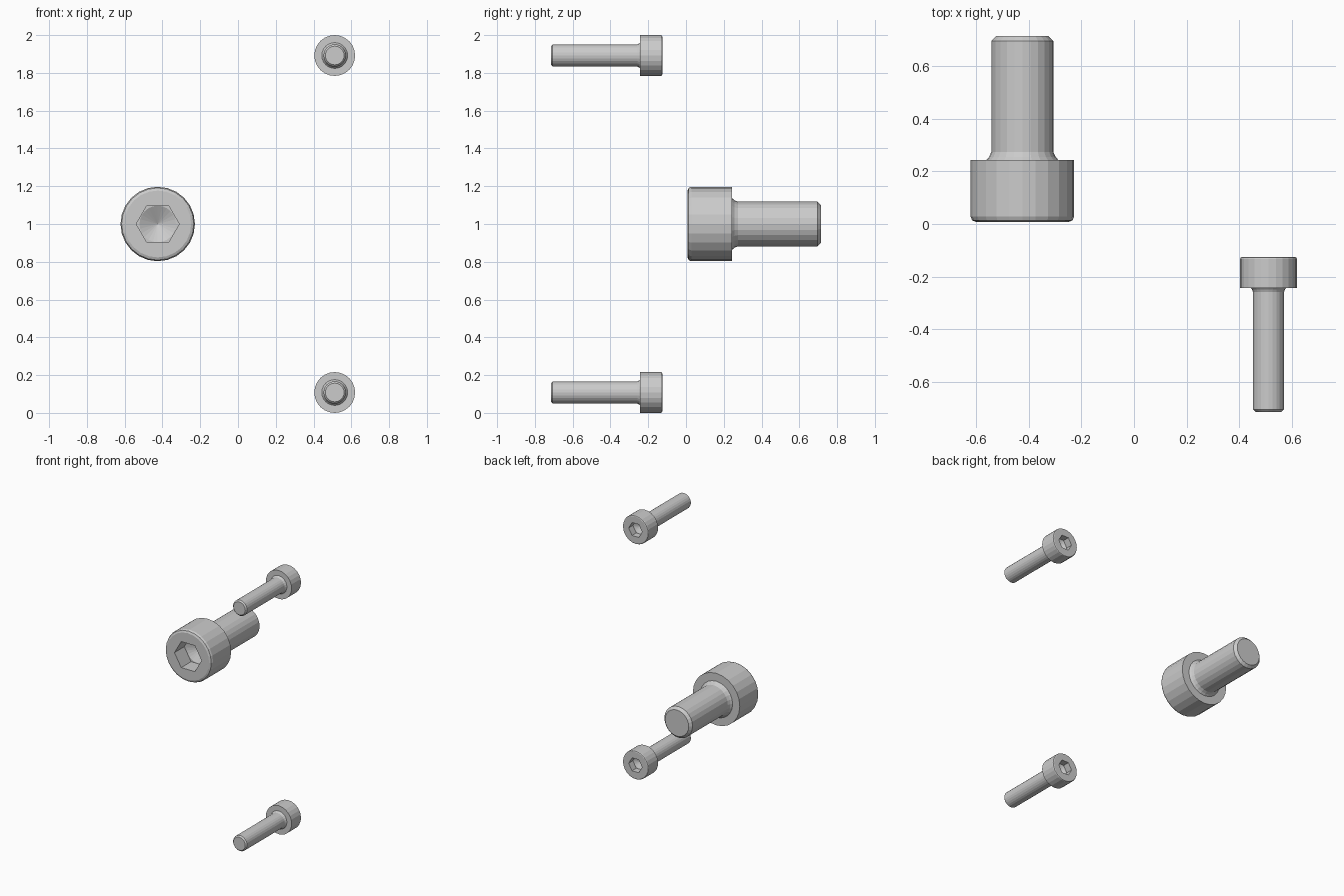
import bpy, bmesh
from math import cos, sin, radians, tau

if "Cube" in bpy.data.objects:
    bpy.data.objects.remove(bpy.data.objects["Cube"])

SIDES = 24          # multiple of 6 so the hex corners fall on vertices


def socket_screw(name, x, y, z, direction, d, head_r, head_h, length,
                 hex_flat, hex_depth, chamfer):
    """Lathe a socket-head screw; y is the head face, direction the shank way."""
    a = hex_flat / 2
    # (axial position, radius, is_hex) from socket floor round to the tip
    rings = [
        (hex_depth, a * 0.98, False),                      # drill cone rim
        (hex_depth, a, True),                              # socket floor
        (0, a, True),                                      # socket mouth
        (0, head_r - chamfer, False),                      # head face
        (chamfer * 0.3, head_r - chamfer * 0.3, False),    # rounded rim
        (chamfer, head_r, False),
        (head_h, head_r, False),                           # under the head
        (head_h, d * 0.58, False),                         # neck fillet
        (head_h + d * 0.05, d * 0.535, False),
        (head_h + d * 0.13, d * 0.5, False),
        (head_h + length - d * 0.08, d * 0.5, False),      # shank
        (head_h + length, d * 0.42, False),                # tip chamfer
    ]
    bm = bmesh.new()
    loops = []
    for t, r, is_hex in rings:
        loop = []
        for i in range(SIDES):
            ang = tau * i / SIDES
            rr = r
            if is_hex:
                rr = r / cos(ang % radians(60) - radians(30)) if i % 4 else r / cos(radians(30))
            loop.append(bm.verts.new((rr * cos(ang), direction * t, rr * sin(ang))))
        loops.append(loop)
    for lo, hi in zip(loops, loops[1:]):
        for i in range(SIDES):
            j = (i + 1) % SIDES
            bm.faces.new((lo[i], lo[j], hi[j], hi[i]))
    # Conical socket bottom and flat tip
    apex = bm.verts.new((0, direction * (hex_depth + a * 0.5), 0))
    for i in range(SIDES):
        bm.faces.new((apex, loops[0][(i + 1) % SIDES], loops[0][i]))
    bm.faces.new(loops[-1])
    bmesh.ops.recalc_face_normals(bm, faces=bm.faces)
    mesh = bpy.data.meshes.new(name)
    bm.to_mesh(mesh)
    bm.free()
    ob = bpy.data.objects.new(name, mesh)
    ob.location = (x, y, z)
    bpy.context.collection.objects.link(ob)
    return ob


# Large screw pointing to the back
socket_screw("large_screw", -0.425, 0.008, 1.0, 1, 0.236, 0.197, 0.236, 0.472,
             0.197, 0.118, 0.02)

# Two small screws pointing to the front
for label, z in (("lower", 0.108), ("upper", 1.892)):
    socket_screw(label + "_small_screw", 0.512, -0.125, z, -1, 0.118, 0.108, 0.118,
                 0.472, 0.098, 0.051, 0.008)
